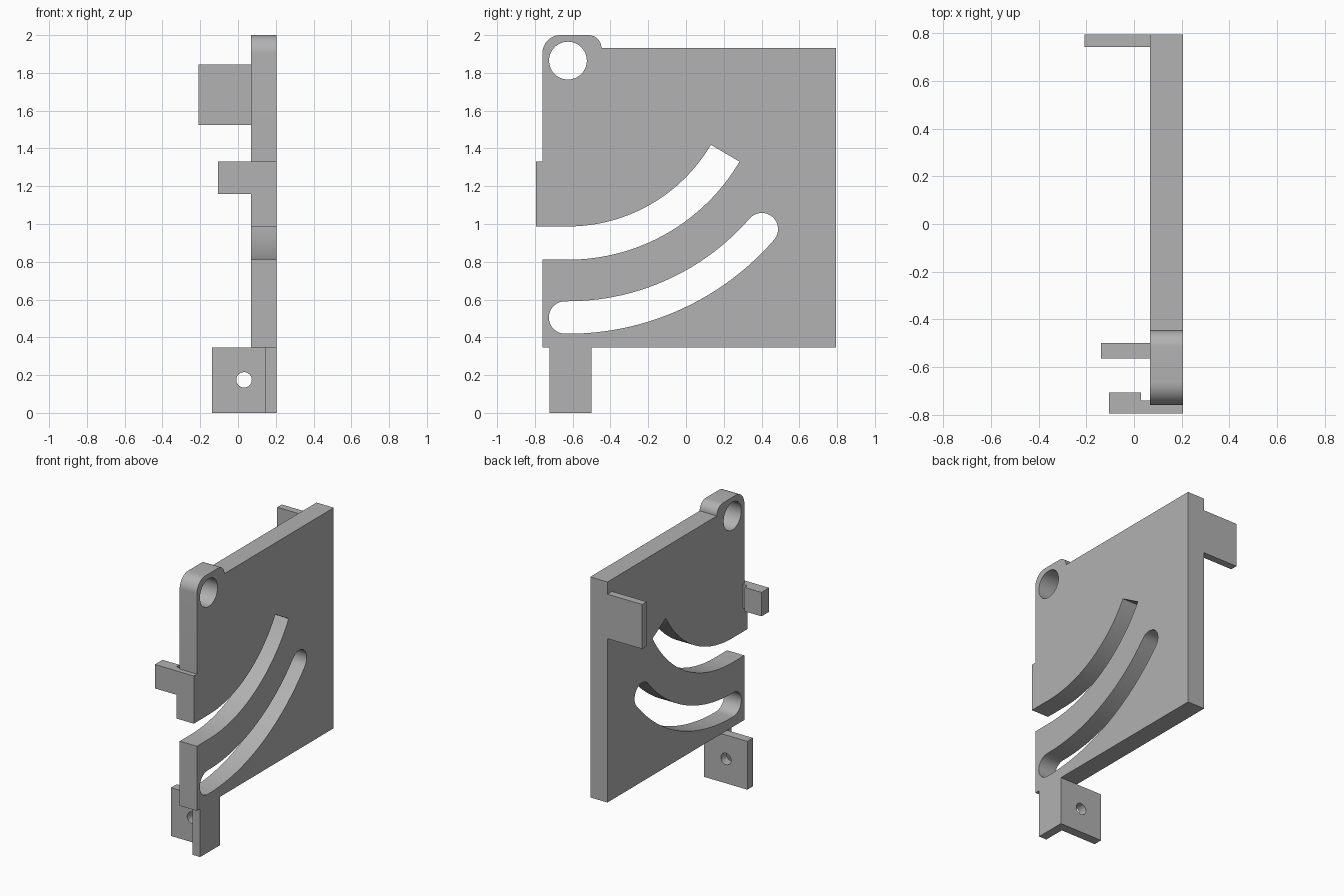
import bpy, bmesh
from math import sin, cos, radians
from mathutils import Matrix

if "Cube" in bpy.data.objects:
    bpy.data.objects.remove(bpy.data.objects["Cube"])

grey = bpy.data.materials.new("plain_grey")
grey.diffuse_color = (0.445, 0.445, 0.445, 1)
grey.use_nodes = True
grey.node_tree.nodes["Principled BSDF"].inputs["Base Color"].default_value = grey.diffuse_color

# Local profile axes and extrusion direction mapped to world axes
FRAMES = {
    "x": Matrix(((0, 0, 1), (1, 0, 0), (0, 1, 0))),    # profile in y, z
    "y": Matrix(((1, 0, 0), (0, 0, -1), (0, 1, 0))),   # profile in x, z
    "z": Matrix.Identity(3),                           # profile in x, y
}


def arc(cx, cy, r, a0, a1, n):
    angles = [radians(a0 + (a1 - a0) * i / n) for i in range(n + 1)]
    return [(cx + r * cos(a), cy + r * sin(a)) for a in angles]


def slab(name, axis, lo, hi, outline, holes=()):
    """Extrude an outline with holes from lo to hi along a world axis."""
    curve = bpy.data.curves.new(name, "CURVE")
    curve.dimensions = "2D"
    curve.fill_mode = "BOTH"
    curve.extrude = (hi - lo) / 2
    for loop in (outline, *holes):
        spline = curve.splines.new("POLY")
        spline.points.add(len(loop) - 1)
        for point, (u, v) in zip(spline.points, loop):
            point.co = (u, v, 0, 1)
        spline.use_cyclic_u = True
    temp = bpy.data.objects.new(name + "_profile", curve)
    bpy.context.collection.objects.link(temp)
    bpy.context.view_layer.update()
    graph = bpy.context.evaluated_depsgraph_get()
    mesh = bpy.data.meshes.new_from_object(temp.evaluated_get(graph))
    bpy.data.objects.remove(temp)

    bm = bmesh.new()
    bm.from_mesh(mesh)
    bmesh.ops.remove_doubles(bm, verts=bm.verts, dist=1e-5)
    bmesh.ops.transform(bm, matrix=FRAMES[axis].to_4x4(), verts=bm.verts)
    shift = [(lo + hi) / 2 if a == axis else 0 for a in "xyz"]
    bmesh.ops.translate(bm, vec=shift, verts=bm.verts)
    bmesh.ops.recalc_face_normals(bm, faces=bm.faces)
    bm.to_mesh(mesh)
    bm.free()
    mesh.name = name
    mesh.materials.clear()
    mesh.materials.append(grey)
    obj = bpy.data.objects.new(name, mesh)
    bpy.context.collection.objects.link(obj)
    bpy.ops.object.select_all(action="DESELECT")
    obj.select_set(True)
    bpy.context.view_layer.objects.active = obj
    bpy.ops.object.shade_smooth_by_angle(angle=radians(25))
    return obj


def rect(u0, u1, v0, v1):
    return [(u0, v0), (u1, v0), (u1, v1), (u0, v1)]


# Main plate: rounded pivot ear, open curved slot and closed curved slot
py, pz = -0.625, 1.865                       # pivot centre of both slots
outline = [(-0.76, 0.347), (0.795, 0.347), (0.795, 1.933)]
outline += arc(-0.515, 1.933, 0.067, 0, 90, 10)
outline += arc(-0.665, 1.905, 0.095, 90, 180, 12)
outline += [(-0.76, 1.33), (-0.795, 1.33), (-0.795, 0.987)]
outline += arc(py, pz, 0.878, -90, -30.5, 32)
outline += arc(py, pz, 1.054, -30.5, -90, 32)
outline += [(-0.76, 0.811)]

pivot_hole = arc(py, pz, 0.1, 0, 352.5, 47)
mid, half, end = 1.36, 0.086, -41
closed_slot = arc(-0.64, pz - mid, half, 90, 270, 16)
closed_slot += arc(py, pz, mid + half, -90, end, 32)
closed_slot += arc(py + mid * cos(radians(end)), pz + mid * sin(radians(end)),
                   half, end, end + 180, 16)[1:]
closed_slot += arc(py, pz, mid - half, end, -90, 32)[1:]
slab("slotted_plate", "x", 0.068, 0.205, outline, [pivot_hole, closed_slot])

# Front hook with a thickened tip
slab("front_hook", "z", 1.158, 1.33,
     [(-0.105, -0.795), (0.068, -0.795), (0.068, -0.742),
      (0.03, -0.742), (0.03, -0.708), (-0.105, -0.708)])

# Rear tab
slab("rear_tab", "z", 1.525, 1.845, rect(-0.208, 0.068, 0.743, 0.795))

# Foot: side leg and drilled cross flange
slab("foot_leg", "x", 0.143, 0.205, rect(-0.722, -0.5, 0, 0.347))
slab("foot_flange", "y", -0.565, -0.5, rect(-0.138, 0.143, 0, 0.347),
     [arc(0.032, 0.175, 0.041, 0, 345, 23)])
